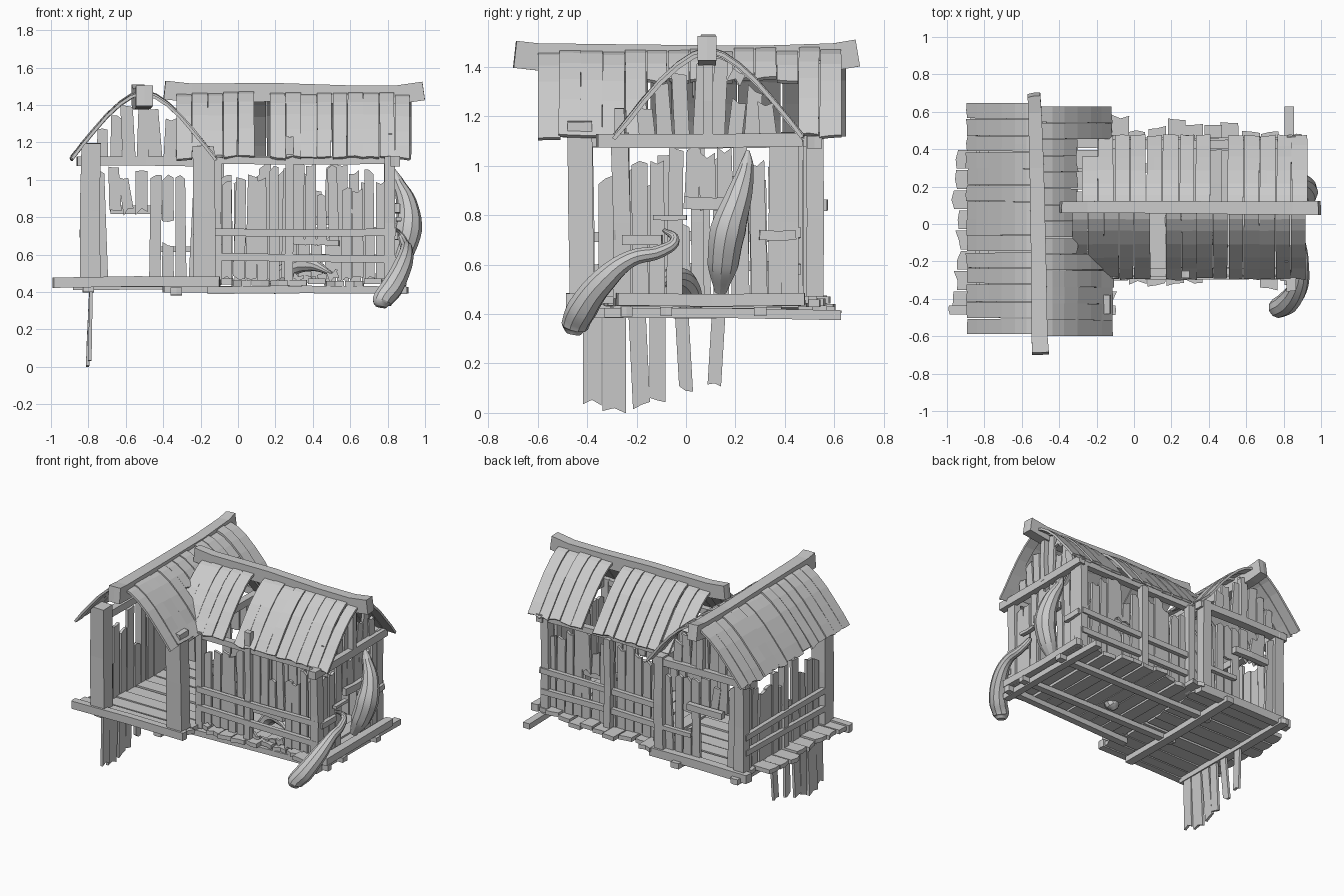
import bpy, bmesh, random
from mathutils import Vector as V
random.seed(7)
R = random.uniform
X, Y, Z = V((1, 0, 0)), V((0, 1, 0)), V((0, 0, 1))


def sweep(bm, pts, side, w, t, jag=0.0, taper=1.0):
    """Rectangular board swept along pts; jag makes broken ends."""
    pts = [V(p) for p in pts]
    rings, n = [], len(pts)
    for i, p in enumerate(pts):
        d = (pts[min(i + 1, n - 1)] - pts[max(i - 1, 0)]).normalized()
        nrm = d.cross(side).normalized()
        s = nrm.cross(d)
        f = 1 + (taper - 1) * i / (n - 1)
        end = -1 if i == 0 else 1 if i == n - 1 else 0
        off = {k: d * (end * R(-jag, jag)) for k in (-1, 0, 1)}
        rings.append([bm.verts.new(p + s * (k * w * f / 2) + nrm * (m * t / 2) + off[k])
                      for k, m in ((-1, -1), (0, -1), (1, -1), (1, 1), (0, 1), (-1, 1))])
    for a, b in zip(rings, rings[1:]):
        for k in range(6):
            j = (k + 1) % 6
            bm.faces.new((a[k], a[j], b[j], b[k]))
    for r in (rings[0], rings[-1]):
        bm.faces.new((r[0], r[1], r[4], r[5]))
        bm.faces.new((r[1], r[2], r[3], r[4]))


def finish(name, bm):
    bmesh.ops.recalc_face_normals(bm, faces=bm.faces)
    me = bpy.data.meshes.new(name)
    bm.to_mesh(me)
    bm.free()
    ob = bpy.data.objects.new(name, me)
    bpy.context.collection.objects.link(ob)
    return ob


def beams(name, items):
    """Each item: start, end, width, thickness; slightly crooked in the middle."""
    bm = bmesh.new()
    for a, b, w, t in items:
        a, b = V(a), V(b)
        d = (b - a).normalized()
        side = X if abs(d.x) < 0.5 else Y
        j = V((R(-1, 1), R(-1, 1), R(-1, 1))) * 0.006
        sweep(bm, [a, a.lerp(b, 0.5) + j, b], side, w, t, 0.006, R(0.9, 1.05))
    return finish(name, bm)


def wall(name, axis, fixed, u0, u1, n, z0, top, holes=(), tilt=0.012):
    """Row of upright boards; boards crossing a hole are split around it."""
    bm = bmesh.new()
    side = X if axis == 'x' else Y
    step = (u1 - u0) / n
    P = lambda u, z, o: (u, fixed + o, z) if axis == 'x' else (fixed + o, u, z)
    for i in range(n):
        u, zt, lean, o = u0 + (i + .5) * step, 0, R(-tilt, tilt), R(-.006, .006)
        zt = top(u)
        spans = [(z0, zt)]
        for h0, h1, hz0, hz1 in holes:
            if h0 < u < h1:
                spans = [q for a, b in spans for q in ((a, min(b, hz0)), (max(a, hz1), b)) if q[1] - q[0] > .03]
        w = step * R(.82, 1.0)
        for a, b in spans:
            sweep(bm, [P(u, a, o), P(u + lean, b, o)], side, w, .02, .018, R(.85, 1))
    return finish(name, bm)


# Roof arch: half span offset and height, from ridge to eave
ARCH = [(0.0, 1.465), (.06, 1.445), (.12, 1.405), (.19, 1.34), (.26, 1.26), (.32, 1.185), (.375, 1.115)]


def arch_z(d):
    d = abs(d)
    for (a, za), (b, zb) in zip(ARCH, ARCH[1:]):
        if d <= b:
            return za + (zb - za) * (d - a) / (b - a)
    return 1.1


def roof(name, along, centre, sign, u0, u1, n, gaps=(), limit=lambda u: 1.0, start=None):
    bm = bmesh.new()
    step = (u1 - u0) / n
    for i in range(n):
        u = u0 + (i + .5) * step
        if i in gaps:
            continue
        lim = limit(u)
        lift, sk = R(-.006, .01), R(-.01, .01)
        pts = []
        for d, z in ARCH:
            if d > lim:
                break
            d2 = d * R(1.0, 1.02)
            v, uu = centre + sign * d2, u + sk * d
            p = (v, uu, z + lift) if along == 'y' else (uu, v, z + lift)
            pts.append(p)
        if len(pts) > 1:
            sweep(bm, pts, Y if along == 'y' else X, step * R(.9, 1.0), .016, .008, R(.93, 1.08))
    return finish(name, bm)


# Roof boards: cross wing (ridge along y) and long wing (ridge along x)
roof('cross_roof_left', 'y', -.51, -1, -.59, .65, 14, gaps=())
roof('cross_roof_right', 'y', -.5, 1, -.6, .63, 14,
     limit=lambda u: 1 if u < -.17 or u > .42 else .2)
roof('long_roof_front', 'x', .09, -1, -.33, .92, 15, gaps=(5,))
roof('long_roof_back', 'x', .09, 1, -.28, .93, 14, gaps=(8,), limit=lambda u: .27 if u < -.2 else 1)

# Ridge beams with upturned ends
bm = bmesh.new()
sweep(bm, [(-.5, -.69, 1.45), (-.505, -.6, 1.44), (-.51, -.2, 1.435), (-.52, .3, 1.43), (-.53, .6, 1.44), (-.535, .69, 1.455)],
      X, .09, .11, .005, .75)
sweep(bm, [(-.39, .09, 1.48), (-.25, .09, 1.465), (.2, .09, 1.468), (.6, .085, 1.455), (.85, .085, 1.455), (.99, .085, 1.475)],
      Y, .06, .1, .005, 1.25)
finish('ridge_beams', bm)

# Corner posts
beams('posts', [
    ((-.79, -.42, .47), (-.785, -.43, 1.2), .11, .1), ((-.18, -.42, .47), (-.185, -.43, 1.18), .12, .1),
    ((-.8, .51, .44), (-.8, .51, 1.13), .08, .07), ((-.17, .52, .44), (-.17, .52, 1.13), .07, .07),
    ((-.81, .05, .44), (-.81, .05, 1.1), .05, .05), ((-.11, -.26, .44), (-.11, -.26, 1.13), .05, .06),
    ((.81, -.26, .42), (.81, -.27, 1.13), .06, .07), ((.81, .42, .42), (.81, .42, 1.13), .06, .07),
    ((.27, -.27, .44), (.275, -.27, 1.23), .045, .04), ((.3, .45, .44), (.3, .45, 1.1), .05, .05),
    ((-.1, .45, .44), (-.1, .45, 1.1), .05, .05), ((-.49, .53, 1.1), (-.49, .53, 1.42), .05, .04),
    ((.84, .09, 1.1), (.84, .09, 1.43), .05, .04)])

# Wall plates and tie beams under the eaves
beams('wall_plates', [
    ((-.12, -.26, 1.105), (.86, -.26, 1.105), .05, .04), ((-.12, .43, 1.105), (.86, .43, 1.105), .05, .04),
    ((.84, -.36, 1.1), (.84, .47, 1.105), .05, .055), ((-.86, .52, 1.1), (-.12, .52, 1.095), .06, .05),
    ((-.8, -.45, 1.1), (-.8, .55, 1.1), .05, .05), ((-.17, -.45, 1.1), (-.17, .55, 1.1), .05, .05)])

# Horizontal rails, door lintels
beams('rails', [
    ((-.12, -.28, .72), (.84, -.28, .72), .03, .04), ((-.12, -.28, .59), (.84, -.28, .575), .03, .04),
    ((-.12, .45, .72), (.83, .45, .73), .03, .04), ((-.12, .45, .58), (.83, .45, .58), .03, .04),
    ((-.83, -.44, .71), (-.83, .52, .71), .03, .04), ((-.83, -.44, .58), (-.83, .52, .6), .03, .04),
    ((-.68, .55, .84), (-.4, .55, .84), .04, .045), ((-.42, .54, .63), (-.15, .54, .63), .03, .03),
    ((.85, -.01, .85), (.85, .25, .85), .03, .05), ((.86, -.13, .79), (.86, 0, .79), .03, .02),
    ((.84, .3, .72), (.84, .44, .72), .03, .04), ((.84, -.26, .7), (.84, -.1, .7), .03, .04)])

# Boarded walls with broken tops and openings
broken = lambda u: R(.93, 1.09)
wall('front_wall', 'x', -.245, -.09, .8, 14, .47, broken, [(.32, .53, .5, .66), (.4, .46, .92, 1.2)])
wall('back_wall', 'x', .42, -.09, .8, 13, .45, broken, [(.38, .52, .7, .8), (.38, .47, .95, 1.2)])
wall('left_wall', 'y', -.8, -.36, .49, 11, .45, lambda u: R(.85, 1.1), [(-.06, .05, .75, 1.2)])
wall('end_wall', 'y', .82, -.22, .4, 9, .46, lambda u: R(1.0, 1.1), [(0, .2, .46, .83)])
wall('cross_back_wall', 'x', .51, -.76, -.2, 8, .45, lambda u: R(.98, 1.08),
     [(-.69, -.5, .4, .83), (-.42, -.33, .65, .77)], .03)
wall('cross_gable', 'x', .51, -.76, -.26, 7, 1.1, lambda u: arch_z(u + .51) - R(.02, .07), tilt=.02)
wall('end_gable', 'y', .82, -.19, .37, 8, 1.1, lambda u: arch_z(u - .09) - R(.02, .05), [(.17, .22, 1.26, 1.34)], .02)

# Floorboards: long wing boards run in y, cross wing boards run in x
bm = bmesh.new()
for i in range(10):
    x = -.08 + i * .1
    z = .45 + R(-.008, .008)
    sweep(bm, [(x, R(-.34, -.27), z), (x + R(-.01, .01), R(.5, .58) if x < .6 else R(.42, .5), z)], X, .094, .03, .015)
for i in range(9):
    y = -.41 + i * .108
    z = .45 + R(-.008, .008)
    sweep(bm, [(R(-.98, -.93) if y < .38 else -.84, y, z), (R(-.14, -.1), y + R(-.01, .01), z)], Y, .1, .03, .015)
finish('floorboards', bm)

# Sills and joists below the floor
beams('floor_beams', [
    ((-.99, -.46, .45), (-.1, -.46, .455), .05, .055), ((-.88, .54, .44), (-.1, .54, .44), .06, .06),
    ((.87, -.28, .46), (.87, .48, .46), .06, .05), ((.83, -.33, .405), (.83, .63, .395), .05, .04),
    ((-.4, -.08, .415), (.91, -.08, .41), .05, .035), ((-.4, .3, .415), (.91, .3, .41), .05, .035),
    ((-.8, -.45, .42), (-.8, .6, .42), .06, .04), ((-.33, -.45, .405), (-.33, .6, .41), .06, .04),
    ((-.16, -.28, .41), (.9, -.24, .41), .05, .04)])

# Loose boards hanging under the left edge
bm = bmesh.new()
for y, w, z, dy in ((-.38, .075, .04, 0), (-.29, .095, .01, 0), (-.2, .07, .03, .02),
                    (-.115, .065, .05, 0), (-.02, .055, .1, .02), (.135, .055, .12, -.02)):
    sweep(bm, [(-.785, y, .45), (-.80 + R(-.01, .01), y + dy, z)], Y, w, .018, .014)
finish('hanging_boards', bm)

# Short loose planks: broken boards in the front wall
beams('loose_boards', [((.3, -.25, .67), (.54, -.25, .66), .02, .03), ((.38, .4, .78), (.53, .4, .78), .02, .04)])


# Tentacles: tapered smooth tubes
def tentacle(name, pts):
    cu = bpy.data.curves.new(name, 'CURVE')
    cu.dimensions = '3D'
    cu.bevel_depth, cu.bevel_resolution, cu.resolution_u, cu.use_fill_caps = 1, 3, 5, True
    sp = cu.splines.new('BEZIER')
    sp.bezier_points.add(len(pts) - 1)
    for bp, (x, y, z, r) in zip(sp.bezier_points, pts):
        bp.co, bp.radius = (x, y, z), r
        bp.handle_left_type = bp.handle_right_type = 'AUTO'
    ob = bpy.data.objects.new(name, cu)
    bpy.context.collection.objects.link(ob)
    bpy.ops.object.select_all(action='DESELECT')
    ob.select_set(True)
    bpy.context.view_layer.objects.active = ob
    bpy.ops.object.convert(target='MESH')
    bpy.ops.object.shade_smooth_by_angle()


tentacle('tentacle_low', [(.84, -.09, .74, .008), (.87, -.045, .7, .02), (.89, -.1, .655, .027), (.9, -.22, .625, .035),
                          (.88, -.33, .54, .052), (.82, -.42, .42, .062), (.77, -.45, .35, .055), (.765, -.455, .32, .03)])
tentacle('tentacle_high', [(.83, .25, 1.06, .008), (.85, .245, 1.0, .03), (.9, .215, .88, .055), (.91, .17, .74, .075),
                           (.87, .15, .6, .065), (.82, .14, .49, .025)])
tentacle('tentacle_floor', [(.18, .02, .4, .02), (.2, .02, .43, .05), (.27, 0, .52, .05), (.38, -.06, .55, .04), (.5, -.12, .5, .01)])
